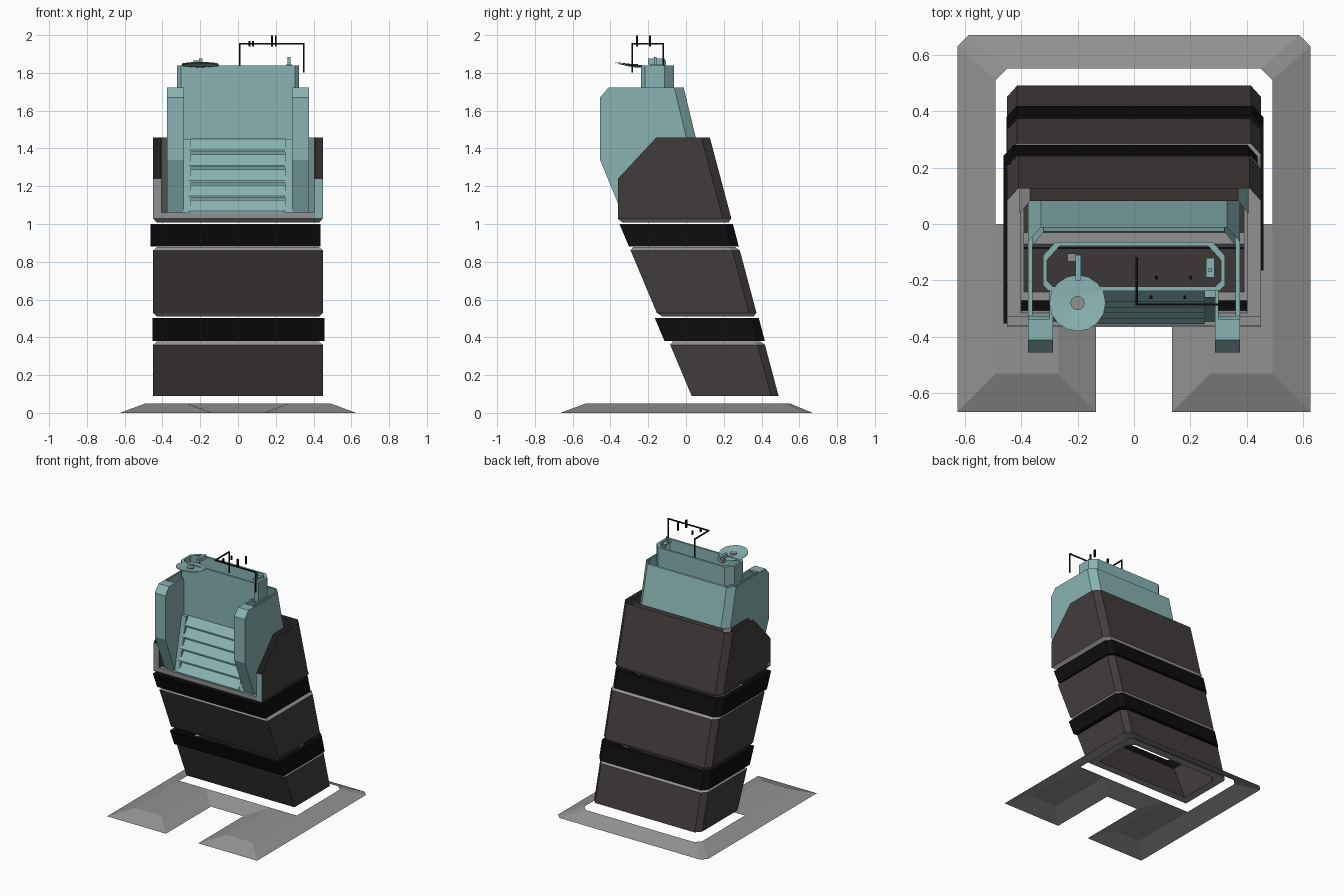
import bpy, bmesh, math
from mathutils import Vector

if "Cube" in bpy.data.objects:
    bpy.data.objects.remove(bpy.data.objects["Cube"])

def mat(name, c):
    m = bpy.data.materials.new(name)
    m.diffuse_color = (*c, 1)
    m.use_nodes = True
    m.node_tree.nodes["Principled BSDF"].inputs["Base Color"].default_value = m.diffuse_color
    return m

MATS = [mat("dark brown", (0.055, 0.046, 0.045)), mat("grey", (0.29, 0.285, 0.29)),
        mat("black", (0.004, 0.004, 0.004)), mat("teal", (0.25, 0.45, 0.45))]
BROWN, GREY, BLACK, TEAL = range(4)

def finish(name, bm, rule=None, recalc=True):
    if recalc:
        bmesh.ops.recalc_face_normals(bm, faces=bm.faces)
    bm.normal_update()
    if rule is not None:
        for f in bm.faces:
            f.material_index = rule(f) if callable(rule) else rule
    me = bpy.data.meshes.new(name)
    bm.to_mesh(me)
    bm.free()
    for m in MATS:
        me.materials.append(m)
    ob = bpy.data.objects.new(name, me)
    bpy.context.collection.objects.link(ob)
    return ob

def box(name, lo, hi, m):
    bm = bmesh.new()
    bmesh.ops.create_cube(bm, size=1)
    for v in bm.verts:
        v.co = [lo[i] + (v.co[i] + 0.5) * (hi[i] - lo[i]) for i in range(3)]
    return finish(name, bm, m)

def prism(name, pts, x0, x1, m):
    """Side profile (y, z) pulled along x."""
    bm = bmesh.new()
    a = [bm.verts.new((x0, y, z)) for y, z in pts]
    b = [bm.verts.new((x1, y, z)) for y, z in pts]
    bm.faces.new(a)
    bm.faces.new(b)
    for i in range(len(a)):
        j = (i + 1) % len(a)
        bm.faces.new((a[i], a[j], b[j], b[i]))
    return finish(name, bm, m)

# leaning front and back lines of the tower
front = lambda z: 0.03 - 0.42 * (z - 0.09)
back = lambda z: 0.49 - 0.266 * (z - 0.09)

def ring(name, steps, mats, w=0.45, yf=front, yb=back, c=0.04, cf=0.0, dx=0.0):
    """Hollow storey: steps are (z, inset) going round the wall section."""
    bm = bmesh.new()
    loops = []
    for z, s in steps:
        x, f, b = w - s, yf(z) + s, yb(z) - s
        half = [(x - cf, f), (x, f + cf)] if cf else [(x, f)]
        half += [(x, b - c), (x - 0.9 * c, b)]
        pts = half + [(-px, py) for px, py in reversed(half)]
        loops.append([bm.verts.new((px + dx, py, z)) for px, py in pts])
    for k in range(len(loops)):
        a, b = loops[k], loops[(k + 1) % len(loops)]
        for i in range(len(a)):
            j = (i + 1) % len(a)
            bm.faces.new((a[i], a[j], b[j], b[i])).material_index = mats[k]
    return finish(name, bm)

def u_shell(name, w, f, yb, z0, z1, t, c, cuts, rule):
    """Wall open at the front, trimmed by side-view planes (y, z, ny, nz)."""
    bm = bmesh.new()
    loops = []
    for z in (z0, z1):
        b = yb(z)
        half = [(w - t, f), (w, f), (w, b - c), (w - 0.9 * c, b)]
        inner = [(w - t - 0.8 * c, b - t), (w - t, b - c - t)]
        pts = half + [(-x, y) for x, y in reversed(half)]
        pts += [(-x, y) for x, y in reversed(inner)] + inner
        loops.append([bm.verts.new((x, y, z)) for x, y in pts])
    a, b = loops
    bm.faces.new(a)
    bm.faces.new(b)
    for i in range(len(a)):
        j = (i + 1) % len(a)
        bm.faces.new((a[i], a[j], b[j], b[i]))
    for y, z, ny, nz in cuts:
        g = bm.verts[:] + bm.edges[:] + bm.faces[:]
        r = bmesh.ops.bisect_plane(bm, geom=g, plane_co=(0, y, z), plane_no=(0, ny, nz), clear_outer=True)
        edges = [e for e in r["geom_cut"] if isinstance(e, bmesh.types.BMEdge)]
        bmesh.ops.edgeloop_fill(bm, edges=edges)
    return finish(name, bm, rule)

# sloping ground plate with front notch
O = [(-.625, -.665), (-.135, -.665), (-.135, -.13), (.135, -.13), (.135, -.665),
     (.625, -.665), (.625, .63), (.585, .67), (-.585, .67), (-.625, .63)]
I = [(-.49, -.53), (-.27, -.53), (-.27, 0), (.27, 0), (.27, -.53),
     (.49, -.53), (.49, .51), (.45, .55), (-.45, .55), (-.49, .51)]
bm = bmesh.new()
lo = [bm.verts.new((x, y, 0)) for x, y in O]
hi = [bm.verts.new((x, y, 0.05)) for x, y in I]
for i in range(10):
    j = (i + 1) % 10
    bm.faces.new((lo[i], lo[j], hi[j], hi[i]))
for s in (-1, 1):
    bm.faces.new([bm.verts.new((s * x, y, 0.05)) for x, y in ((.27, -.53), (.49, -.53), (.49, 0), (.27, 0))])
bm.normal_update()
for f in bm.faces:
    if f.normal.z < 0:
        f.normal_flip()
finish("ground_plate", bm, GREY, recalc=False)

# storeys with grey bevelled rims
ring("lower_storey", [(.09, 0), (.36, 0), (.377, .02), (.377, .06), (.09, .06)],
     [BROWN, GREY, GREY, BROWN, GREY])
ring("middle_storey", [(.51, .02), (.53, 0), (.86, 0), (.877, .02), (.877, .06), (.51, .06)],
     [GREY, BROWN, GREY, GREY, BROWN, GREY])
ring("upper_storey_lip", [(1.008, .02), (1.03, 0), (1.03, .05), (1.008, .05)], [GREY] * 4)

# black window bands
ring("lower_window_band", [(.38, -.005), (.503, -.005), (.503, .025), (.38, .025)], [BLACK] * 4,
     yf=lambda z: front(z) - 0.017, dx=0.003)
ring("upper_window_band", [(.88, 0), (1.0, 0), (1.0, .03), (.88, .03)], [BLACK] * 4, dx=-0.013)

# upper storey, open at the front
def upper_rule(f):
    n = f.normal
    if n.y < -0.6 and abs(f.calc_center_median().x) > 0.38:
        return TEAL if f.calc_center_median().x > 0 else GREY
    return GREY if n.z > 0.9 else BROWN
u_shell("upper_storey", 0.45, -0.36, back, 1.03, 1.457, 0.045, 0.045,
        [(-0.36, 1.24, -0.215, 0.2)], upper_rule)
box("front_sill", (-.45, -.36, 1.03), (.45, -.325, 1.06), GREY)

# teal core: side and back walls
core_back = lambda z: -0.012 - 0.24 * (z - 1.722)
u_shell("core_walls", 0.375, -0.455, core_back, 1.06, 1.722, 0.015, 0.05,
        [(-0.41, 1.722, -0.052, 0.045), (-0.455, 1.34, -0.28, -0.115)], TEAL)

# front fins
for s, side in ((-1, "left"), (1, "right")):
    prism(side + "_fin_front", [(-.337, 1.722), (-.41, 1.722), (-.455, 1.67), (-.455, 1.34), (-.34, 1.06),
          (-.325, 1.06), (-.44, 1.34), (-.44, 1.665), (-.405, 1.707), (-.337, 1.707)],
          s * .297, s * .375, TEAL)
    prism(side + "_fin_inner_wall", [(-.22, 1.722), (-.41, 1.722), (-.455, 1.67), (-.455, 1.34),
          (-.34, 1.06), (-.22, 1.06)], s * .287, s * .299, TEAL)
    prism(side + "_louver_post", [(-.235, 1.45), (-.26, 1.45), (-.345, 1.06), (-.32, 1.06)],
          s * .25, s * .29, TEAL)

# recessed wall and louvers
box("recess_wall", (-.297, -.235, 1.45), (.297, -.222, 1.722), TEAL)
for i in range(5):
    z, y = 1.45 - 0.081 * i, -0.225 - 0.02 * i
    prism("louver_%d" % (i + 1), [(y, z), (y - .05, z - .058), (y - .05, z - .068), (y, z - .012)],
          -.26, .25, TEAL)

# roof parapet
ring("roof_parapet", [(1.70, 0), (1.84, 0), (1.84, .015), (1.70, .015)], [TEAL] * 4, w=0.323,
     yf=lambda z: -0.237, yb=lambda z: -0.063, c=0.05, cf=0.02)

# dish: shallow cone, grey hub, arm
bm = bmesh.new()
tilt = lambda y: 1.846 - 0.12 * (y + 0.28)
for dz in (0, -0.006):
    c = bm.verts.new((-.2, -.28, 1.836 + dz))
    rim = []
    for k in range(16):
        a = k * math.tau / 16
        y = -.28 + .1 * math.sin(a)
        rim.append(bm.verts.new((-.2 + .1 * math.cos(a), y, tilt(y) + dz)))
    for k in range(16):
        bm.faces.new((c, rim[k], rim[(k + 1) % 16]))
bm.normal_update()
for f in bm.faces[16:]:
    f.normal_flip()
finish("dish", bm, TEAL, recalc=False)
bm = bmesh.new()
bmesh.ops.create_cone(bm, cap_ends=True, segments=12, radius1=.025, radius2=.025, depth=.008)
bmesh.ops.translate(bm, verts=bm.verts, vec=(-.2, -.28, 1.843))
finish("dish_hub", bm, GREY)
box("dish_arm", (-.207, -.2, 1.845), (-.187, -.11, 1.875), TEAL)
box("dish_motor", (-.235, -.132, 1.84), (-.205, -.105, 1.865), GREY)

# black cable rail with small fittings
def rail(name, path, r, m):
    for i, (p, q) in enumerate(zip(path, path[1:])):
        box("%s_%d" % (name, i + 1), [min(a, b) - r for a, b in zip(p, q)],
            [max(a, b) + r for a, b in zip(p, q)], m)
rail("roof_rail", [(.01, -.12, 1.80), (.01, -.12, 1.953), (.01, -.285, 1.953),
                   (.347, -.285, 1.953), (.347, -.285, 1.805)], .004, BLACK)
for i, (x, y) in enumerate([(.06, -.26), (.08, -.19), (.18, -.26), (.2, -.19)]):
    box("rail_fitting_%d" % (i + 1), (x - .005, y - .006, 1.94), (x + .005, y + .006, 1.998 if i > 1 else 1.97), BLACK)
box("roof_mast", (.263, -.17, 1.83), (.277, -.155, 1.885), TEAL)
box("roof_bracket", (.255, -.19, 1.835), (.285, -.12, 1.845), TEAL)
